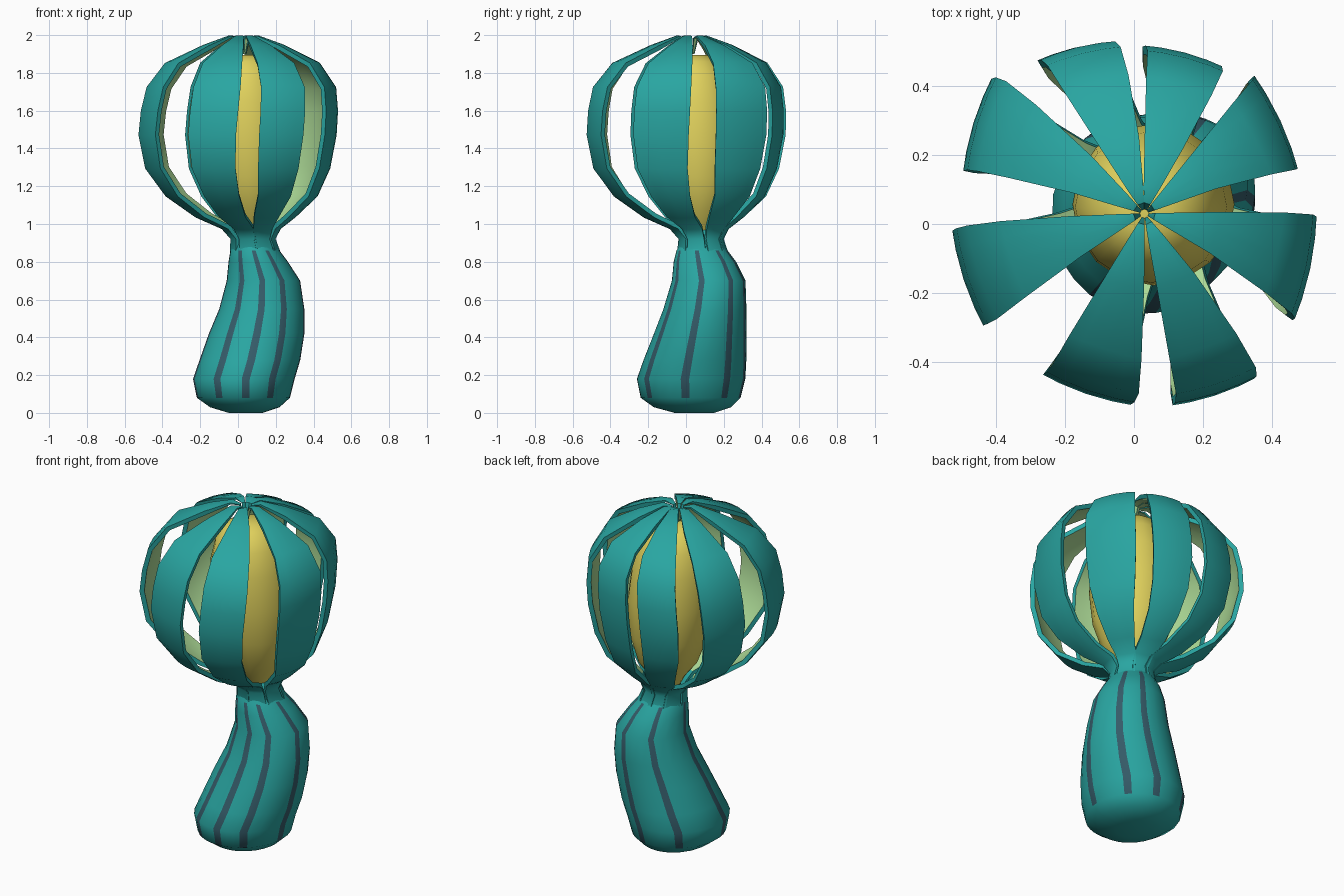
import bpy, bmesh, math
from mathutils import Vector

if "Cube" in bpy.data.objects:
    bpy.data.objects.remove(bpy.data.objects["Cube"])


def material(name, rgb):
    m = bpy.data.materials.new(name)
    m.diffuse_color = (*rgb, 1)
    m.use_nodes = True
    m.node_tree.nodes["Principled BSDF"].inputs["Base Color"].default_value = m.diffuse_color
    return m


TEAL = material("teal", (0.022, 0.38, 0.36))
STRIPE = material("dark slate", (0.035, 0.105, 0.14))
YELLOW = material("yellow", (0.76, 0.65, 0.11))
GREEN = material("pale green", (0.42, 0.71, 0.31))


def loft(name, rings, mats, pick=lambda row, col: 0, angle=50):
    """Skin a list of closed rings, cap both ends, pick a material per face."""
    bm = bmesh.new()
    vs = [[bm.verts.new(p) for p in ring] for ring in rings]
    n = len(rings[0])
    for i in range(len(rings) - 1):
        for j in range(n):
            k = (j + 1) % n
            f = bm.faces.new((vs[i][j], vs[i][k], vs[i + 1][k], vs[i + 1][j]))
            f.material_index = pick(i, j)
    bm.faces.new(vs[0][::-1])
    bm.faces.new(vs[-1])
    bmesh.ops.recalc_face_normals(bm, faces=bm.faces)
    me = bpy.data.meshes.new(name)
    bm.to_mesh(me)
    bm.free()
    for m in mats:
        me.materials.append(m)
    ob = bpy.data.objects.new(name, me)
    bpy.context.collection.objects.link(ob)
    bpy.ops.object.select_all(action='DESELECT')
    ob.select_set(True)
    bpy.context.view_layer.objects.active = ob
    bpy.ops.object.shade_smooth_by_angle(angle=math.radians(angle))
    return ob


# Leaning stalk: z, x min, x max, y min, y max; narrow columns become the stripes
STALK = [(0.0, -.05, .13, -.06, .15), (.03, -.15, .22, -.17, .24),
         (.08, -.22, .275, -.24, .29), (.18, -.24, .30, -.26, .315),
         (.28, -.205, .33, -.225, .32), (.42, -.155, .352, -.17, .32),
         (.55, -.10, .352, -.12, .32), (.70, -.06, .33, -.075, .315),
         (.80, -.05, .265, -.065, .265), (.86, -.04, .22, -.05, .22),
         (.92, -.01, .175, -.015, .175), (1.0, .02, .14, .02, .14)]
stripes = [40, 75, 125, 190, 237, 271, 303, 352]
angles, striped = [], set()
for i, a in enumerate(stripes):
    nxt = stripes[(i + 1) % 8] + (360 if i == 7 else 0)
    striped.add(len(angles))
    angles += [a - 4.5, a + 4.5]
    gap = nxt - a - 9
    angles += [a + 4.5 + gap / 3, a + 4.5 + gap * 2 / 3]
rings = []
for z, x0, x1, y0, y1 in STALK:
    ring = []
    for a in angles:
        # slight twist toward the top
        t = math.radians(a - 8 * (z - .35))
        ring.append(((x0 + x1) / 2 + (x1 - x0) / 2 * math.cos(t),
                     (y0 + y1) / 2 + (y1 - y0) / 2 * math.sin(t), z))
    rings.append(ring)
loft("stalk", rings, [TEAL, STRIPE],
     lambda r, c: 1 if c in striped and 2 <= r <= 8 else 0)

# Yellow core inside the cage of petals: z, radius
CORE = [(.92, .06), (1.0, .10), (1.08, .16), (1.25, .215), (1.45, .235),
        (1.65, .22), (1.78, .185), (1.86, .135), (1.895, .07)]
rings = []
for z, r in CORE:
    c = .075 - .035 * (z - .92)
    rings.append([(c + r * math.cos(k * math.tau / 16),
                   c + r * math.sin(k * math.tau / 16), z) for k in range(16)])
loft("core", rings, [YELLOW])

# Petal spine: z, centre x, centre y, radius, half width
SPINE = [(.80, .10, .10, .125, .04), (.86, .09, .087, .128, .05),
         (.92, .08, .08, .115, .046), (.97, .07, .07, .15, .055),
         (1.03, .04, .04, .26, .073), (1.14, .02, .02, .40, .098),
         (1.29, .0, .0, .49, .122), (1.47, .0, .0, .525, .134),
         (1.60, .01, .005, .522, .135), (1.73, .02, .01, .50, .132),
         (1.86, .025, .02, .405, .11), (1.95, .03, .03, .215, .06),
         (1.998, .03, .03, .08, .024), (1.985, .03, .03, .03, .010),
         (1.90, .03, .03, .012, .004)]
US = [-1, -.6, 0, .6, 1]


def petal(name, deg, face, radius, wide):
    a = math.radians(deg)
    out = Vector((math.cos(a), math.sin(a), 0))
    rings = []
    for i, (z, cx, cy, r, hw) in enumerate(SPINE):
        p, q = SPINE[max(i - 1, 0)], SPINE[min(i + 1, len(SPINE) - 1)]
        dr, dz = q[3] - p[3], q[0] - p[0]
        # the blade turns toward its own facing where the cage is widest
        k = min(1, max(0, (r - .12) / .4))
        b = math.radians(deg + (face - deg) * k)
        look = Vector((math.cos(b), math.sin(b), 0))
        side = Vector((-look.y, look.x, 0))
        normal = (look * dz + Vector((0, 0, -dr))).normalized()
        r *= 1 + (radius / .525 - 1) * k
        hw *= 1 + (wide - 1) * k
        thick = min(.024, hw * .45)
        mid = Vector((cx, cy, z)) + out * r
        outer = [mid + side * (u * hw) - normal * (.09 * hw * u * u) for u in US]
        inner = [mid + side * (u * hw * .93) - normal * (.09 * hw * u * u + thick)
                 for u in reversed(US)]
        rings.append(outer + inner)
    # inner columns are pale green, the outside and rims teal
    loft(name, rings, [TEAL, GREEN], lambda r, c: 1 if 5 <= c <= 8 and r > 2 else 0)


# direction, facing, reach and width of each petal
PETALS = [(-15, -12, .522, 1.12), (35.5, 25, .512, 1.1), (74.5, 75, .514, .85),
          (109, 104, .54, .82), (148, 163, .55, 1.04), (198, 198, .52, 1.08),
          (254, 251, .512, 1.0), (295, 288, .55, .92)]
for n, spec in enumerate(PETALS):
    petal("petal_%d" % (n + 1), *spec)
